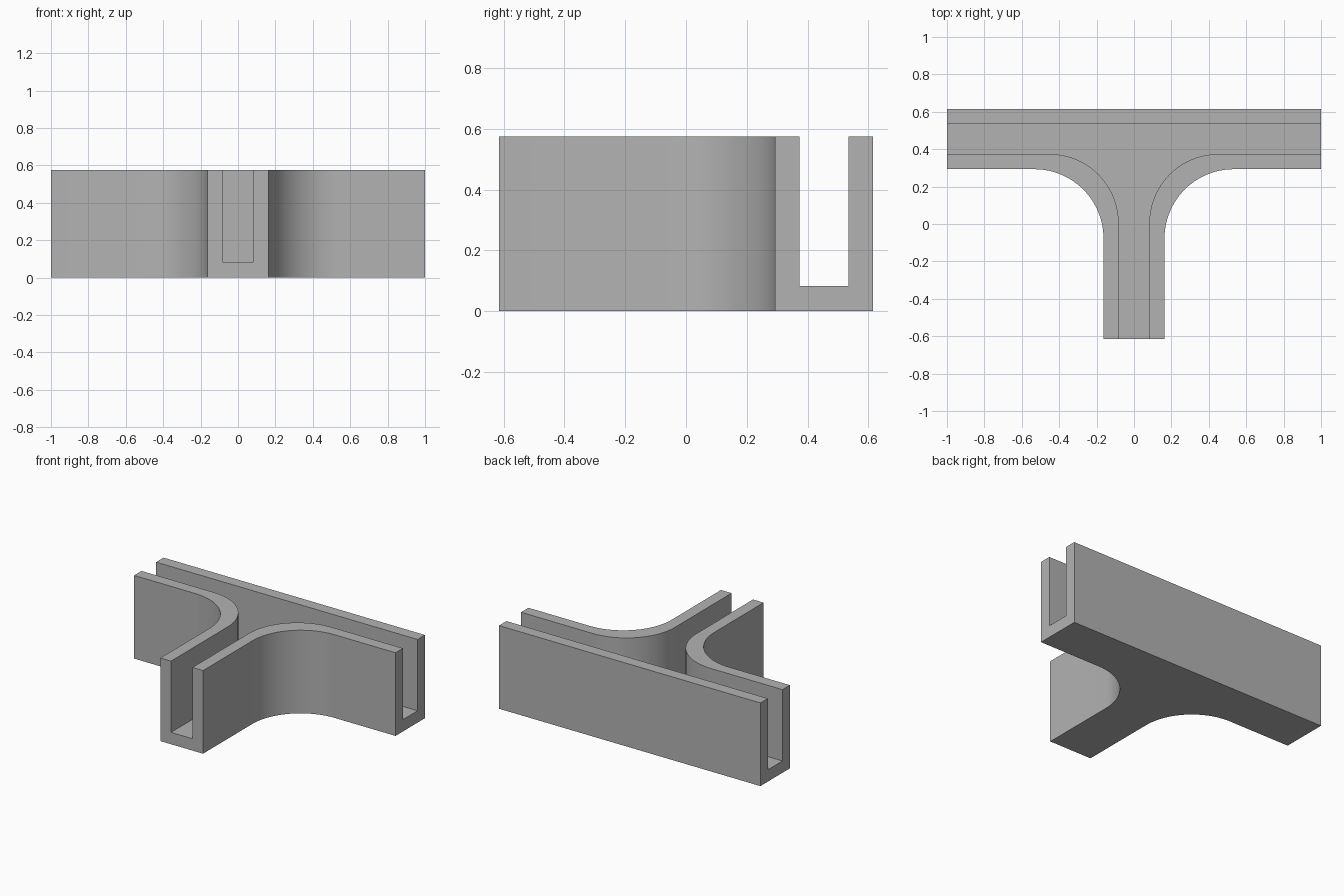
import bpy, bmesh
from math import cos, sin, pi, radians

cube = bpy.data.objects.get("Cube")
if cube:
    bpy.data.objects.remove(cube, do_unlink=True)

HALF_X, BACK, FRONT = 1.0, 0.615, -0.615
HEIGHT, FLOOR, WALL, RADIUS = 0.575, 0.082, 0.081, 0.37

grey = bpy.data.materials.new("plain grey")
grey.use_nodes = True
color = (0.45, 0.45, 0.45, 1)
grey.diffuse_color = color
grey.node_tree.nodes["Principled BSDF"].inputs["Base Color"].default_value = color


def tee_outline(back, bar_front, stem, overshoot=0.0, steps=24):
    """Tee-shaped plan with filleted inner corners."""
    end_x, end_y = HALF_X + overshoot, FRONT - overshoot
    cx, cy = stem + RADIUS, bar_front - RADIUS
    right = [(stem, end_y)]
    for i in range(steps + 1):
        a = pi - pi / 2 * i / steps
        right.append((cx + RADIUS * cos(a), cy + RADIUS * sin(a)))
    right += [(end_x, bar_front), (end_x, back)]
    return right + [(-x, y) for x, y in reversed(right)]


def prism(name, outline, z0, z1):
    """Upright solid from a plan outline."""
    bm = bmesh.new()
    base = bm.faces.new([bm.verts.new((x, y, z0)) for x, y in outline])
    top = bmesh.ops.extrude_face_region(bm, geom=[base])["geom"]
    verts = [g for g in top if isinstance(g, bmesh.types.BMVert)]
    bmesh.ops.translate(bm, verts=verts, vec=(0, 0, z1 - z0))
    bmesh.ops.recalc_face_normals(bm, faces=bm.faces)
    mesh = bpy.data.meshes.new(name)
    bm.to_mesh(mesh)
    bm.free()
    mesh.materials.append(grey)
    obj = bpy.data.objects.new(name, mesh)
    bpy.context.collection.objects.link(obj)
    return obj


# Solid body and the open channel cut out of it
body = prism("tee_channel", tee_outline(BACK, 0.293, 0.163), 0, HEIGHT)
cutter = prism("channel_cutter",
               tee_outline(BACK - WALL, 0.293 + WALL, 0.163 - WALL, overshoot=0.1),
               FLOOR, HEIGHT + 0.1)
cutter.hide_render = True

cut = body.modifiers.new("channel", "BOOLEAN")
cut.operation = "DIFFERENCE"
cut.solver = "EXACT"
cut.object = cutter

# Apply the cut and drop the helper
bpy.ops.object.select_all(action="DESELECT")
body.select_set(True)
bpy.context.view_layer.objects.active = body
bpy.ops.object.modifier_apply(modifier=cut.name)
bpy.data.objects.remove(cutter, do_unlink=True)
bpy.ops.object.shade_smooth_by_angle(angle=radians(30))
